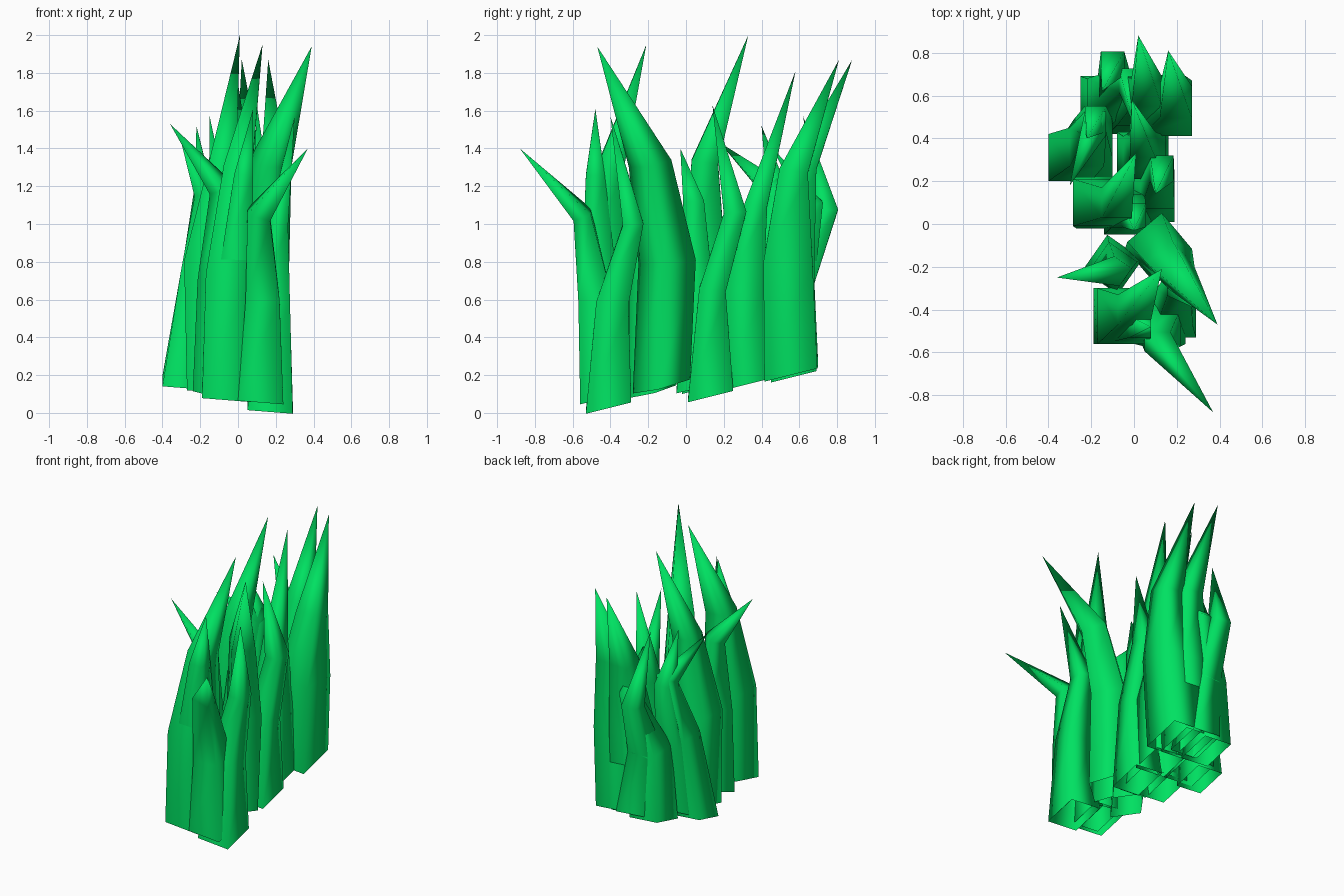
import bpy, bmesh, math
from mathutils import Vector, Matrix

green = bpy.data.materials.new("grass_green")
green.diffuse_color = (0.0, 0.75, 0.12, 1)


def blade(rings, tip, turn=0):
    """Open-bottomed, four-sided blade: rings are (x, y, z, half_x, half_y), ending in a point."""
    bm = bmesh.new()
    spin = Matrix.Rotation(math.radians(turn), 2)
    loops = []
    for i, (x, y, z, hx, hy) in enumerate(rings):
        loop = []
        for sx, sy in ((-1, -1), (1, -1), (1, 1), (-1, 1)):
            p = spin @ Vector((sx * hx, sy * hy))
            # lower ring follows the sloping ground, upper rings tilt toward the bend
            if i == 0:
                dz = 0.25 * p.y - 0.08 * p.x
            else:
                nxt = Vector(rings[i + 1][:3]) if i + 1 < len(rings) else Vector(tip)
                d = nxt - Vector((x, y, z))
                dz = -0.4 * (d.x * p.x + d.y * p.y) / d.z
            loop.append(bm.verts.new((x + p.x, y + p.y, z + dz)))
        loops.append(loop)
    for a, b in zip(loops, loops[1:]):
        for k in range(4):
            n = (k + 1) % 4
            bm.faces.new((a[k], a[n], b[n], b[k]))
    end = bm.verts.new(tip)
    for k in range(4):
        bm.faces.new((loops[-1][k], loops[-1][(k + 1) % 4], end))
    for f in bm.faces:
        f.smooth = True
    mesh = bpy.data.meshes.new("grass_blade")
    bm.to_mesh(mesh)
    bm.free()
    mesh.materials.append(green)
    ob = bpy.data.objects.new("grass_blade", mesh)
    bpy.context.collection.objects.link(ob)


# front cluster
blade([(.17, -.41, .035, .12, .12), (.19, -.39, .58, .085, .085), (.21, -.28, 1.0, .055, .055)], (.3, -.4, 1.57))
blade([(.12, -.44, .085, .12, .12), (.13, -.48, .6, .09, .09), (.11, -.55, 1.05, .06, .045)], (.37, -.88, 1.4))
blade([(-.06, -.43, .1, .13, .13), (-.05, -.43, .73, .12, .13), (.0, -.4, 1.3, .075, .07)], (.13, -.21, 1.95))
blade([(-.04, -.44, .11, .11, .11), (-.01, -.46, .75, .09, .09), (.03, -.48, 1.26, .05, .05)], (.08, -.48, 1.61))
# middle cluster
blade([(.11, -.13, .14, .105, .11), (.12, -.1, .8, .105, .11), (.17, -.19, 1.32, .08, .08)], (.39, -.47, 1.94), 40)
blade([(-.1, -.19, .11, .1, .1), (-.1, -.2, .7, .085, .08), (-.08, -.22, 1.18, .05, .05)], (-.36, -.25, 1.53), 55)
blade([(-.03, .06, .14, .11, .11), (-.03, .06, .7, .08, .08), (.0, .04, 1.12, .055, .055)], (.0, -.03, 1.4))
blade([(.08, .13, .095, .11, .12), (.11, .14, .65, .08, .07), (.13, .26, 1.06, .055, .06)], (.1, .14, 1.63))
blade([(-.15, .1, .14, .12, .12), (-.165, .1, .8, .12, .11), (-.08, .1, 1.33, .07, .07)], (.01, .33, 2.0))
blade([(.04, .32, .16, .12, .11), (.05, .31, .65, .1, .1), (.04, .37, 1.1, .06, .06)], (-.01, .58, 1.81))
# back cluster
blade([(-.3, .31, .16, .1, .11), (-.22, .36, .75, .08, .09), (-.18, .47, 1.18, .05, .055)], (-.3, .18, 1.43))
blade([(-.21, .32, .18, .11, .11), (-.19, .4, .7, .09, .09), (-.18, .49, 1.15, .05, .06)], (-.22, .4, 1.52))
blade([(.115, .555, .21, .12, .14), (.15, .54, .8, .12, .13), (.195, .57, 1.28, .075, .075)], (.16, .81, 1.87))
blade([(.0, .55, .21, .12, .13), (.03, .57, .8, .11, .11), (.06, .62, 1.3, .07, .07)], (.02, .88, 1.87))
blade([(-.04, .58, .22, .11, .12), (-.09, .6, .7, .08, .08), (-.1, .75, 1.07, .055, .055)], (-.15, .62, 1.57))
blade([(-.14, .57, .2, .11, .12), (-.13, .58, .7, .09, .1), (-.02, .67, 1.1, .05, .055)], (.0, .46, 1.4))
